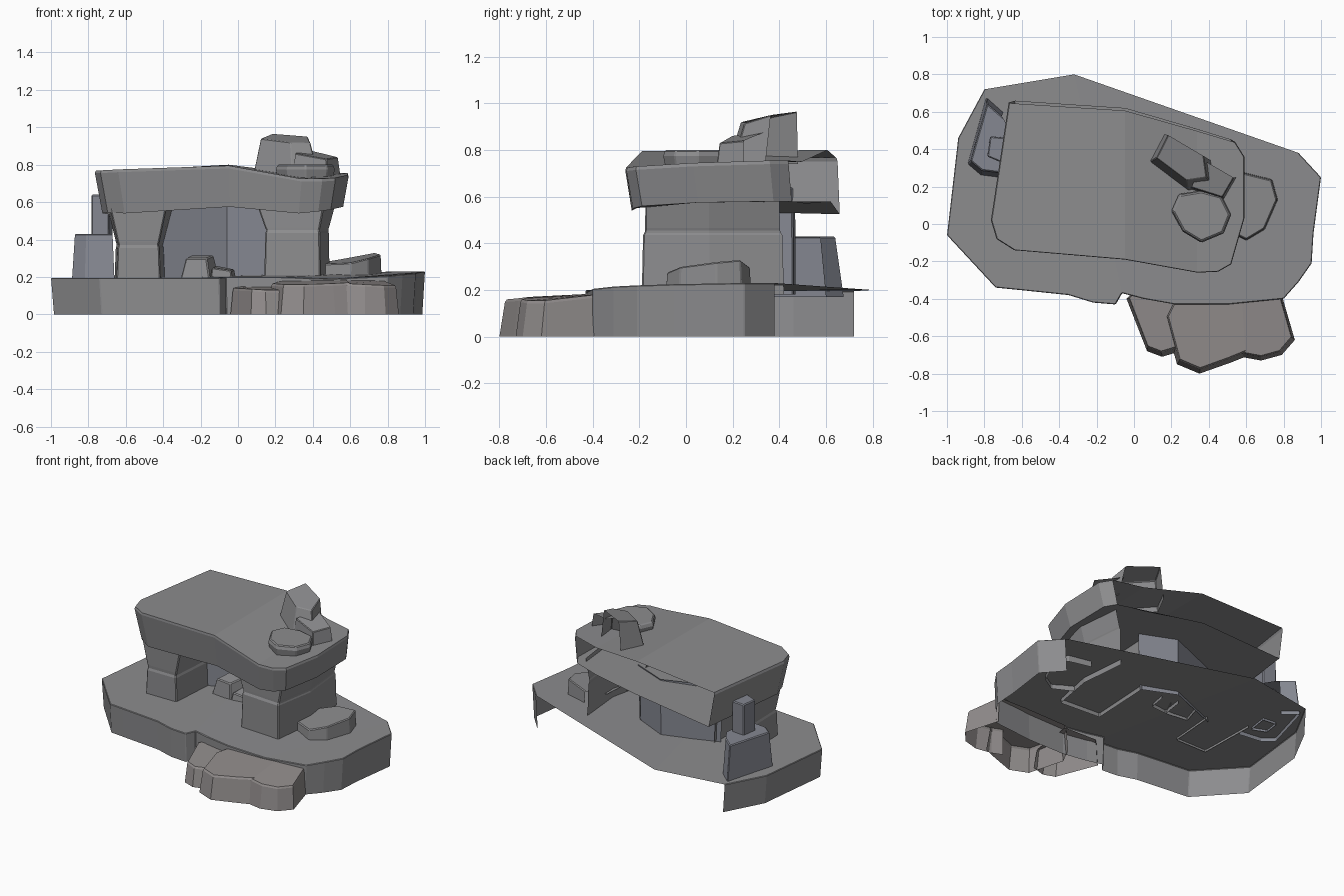
import bpy, bmesh

if "Cube" in bpy.data.objects:
    bpy.data.objects.remove(bpy.data.objects["Cube"])


def stone(name, r, g, b):
    m = bpy.data.materials.new(name)
    m.diffuse_color = (r, g, b, 1)
    m.use_nodes = True
    m.node_tree.nodes["Principled BSDF"].inputs["Base Color"].default_value = m.diffuse_color
    return m


GREY = stone("grey_stone", .262, .262, .27)
COOL = stone("cool_stone", .235, .245, .285)
WARM = stone("warm_stone", .285, .265, .262)


def ring(outline, z, sx=1.0, sy=None, dx=0.0, dy=0.0):
    """Scale an outline about its centre and give it one height or one per point."""
    sy = sx if sy is None else sy
    n = len(outline)
    cx = sum(p[0] for p in outline) / n
    cy = sum(p[1] for p in outline) / n
    zs = z if isinstance(z, (list, tuple)) else [z] * n
    return [(cx + (p[0] - cx) * sx + dx, cy + (p[1] - cy) * sy + dy, h)
            for p, h in zip(outline, zs)]


def shell(name, rings, gaps=(), top=True, bottom=False, folds=(), bevel=0.006, mat=GREY):
    """Stack rings into a faceted shell; side edges listed in gaps stay open."""
    bm = bmesh.new()
    loops = [[bm.verts.new(p) for p in r] for r in rings]
    n = len(loops[0])
    for a, b in zip(loops, loops[1:]):
        for i in range(n):
            if i not in gaps:
                j = (i + 1) % n
                bm.faces.new((a[i], a[j], b[j], b[i]))
    if top:
        bm.faces.new(loops[-1])
        for i, j in folds:
            bmesh.ops.connect_verts(bm, verts=[loops[-1][i], loops[-1][j]])
    if bottom:
        bm.faces.new(loops[0][::-1])
    loose = [v for v in bm.verts if not v.link_faces]
    bmesh.ops.delete(bm, geom=loose, context='VERTS')
    mesh = bpy.data.meshes.new(name)
    bm.to_mesh(mesh)
    bm.free()
    mesh.materials.append(mat)
    ob = bpy.data.objects.new(name, mesh)
    bpy.context.collection.objects.link(ob)
    if bevel:
        m = ob.modifiers.new("worn_edges", 'BEVEL')
        m.width = bevel
        m.segments = 1
        m.limit_method = 'ANGLE'
        m.angle_limit = 0.6
    return ob


# Base ledge: open at the back and underneath
base = [(-1, -.06), (-.74, -.34), (-.64, -.35), (-.35, -.38), (-.22, -.42),
        (-.1, -.43), (-.065, -.37), (.05, -.4), (.22, -.43), (.5, -.43), (.8, -.4),
        (.88, -.31), (.95, -.21), (.96, -.05), (1, .25), (.88, .38), (-.32, .8),
        (-.8, .72), (-.94, .46)]
base_z = [.195, .195, .195, .195, .195, .195, .2, .2, .2, .19, .205,
          .215, .22, .225, .23, .23, .2, .195, .195]
shell("base_ledge", [ring(base, 0, .985, 1), ring(base, base_z)],
      gaps=(15, 16), folds=((6, 16), (9, 15)), bevel=.004)

# Capstone: bent slab, open at the back
cap = [(-.765, .02), (-.735, -.08), (-.64, -.14), (-.05, -.19), (.34, -.26),
       (.45, -.255), (.52, -.215), (.59, .03), (.59, .36), (.54, .44), (.34, .5),
       (-.05, .61), (-.67, .65)]
cap_top = [.77, .77, .775, .795, .725, .725, .73, .745, .755, .755, .75, .80, .765]
cap_low = [.54, .545, .54, .575, .54, .55, .56, .575, .58, .58, .57, .58, .525]
cap_mid = [z - .015 for z in cap_top]
shell("capstone", [ring(cap, cap_low, .95, .98, dy=.02),
                   ring(cap, cap_mid, 1.0), ring(cap, cap_top, .993)],
      gaps=(9, 10, 11), bottom=True, folds=((3, 11), (4, 10)), bevel=0)

# Pillars: lower block, shallow joint, flared upper block
left = [(-.65, -.08), (-.415, -.08), (-.39, .25), (-.66, .33)]
shell("left_pillar", [ring(left, .18), ring(left, .355, .95, .98),
                      ring(left, .37, .91, .95), ring(left, .39, .95, .96),
                      ring(left, .565, 1.27, .98)], gaps=(2,), top=False)
right = [(.14, -.17), (.44, -.19), (.49, .1), (.46, .42), (.16, .27)]
shell("right_pillar", [ring(right, .18), ring(right, .435, .97, .98),
                       ring(right, .45, .94, .95), ring(right, .465, .98, .95),
                       ring(right, .6, 1.22, .94)], gaps=(3,), top=False)

# Cave wall: two flat panels meeting in a crease
wall = [(-.42, .22), (-.06, .36), (.17, .26)]
shell("cave_wall", [ring(wall, .18), ring(wall, .585, 1.05, 1)],
      gaps=(2,), top=False, bevel=0, mat=COOL)

# Rocks beside the left pillar
side = [(-.89, .32), (-.82, .26), (-.66, .24), (-.64, .5), (-.7, .6), (-.79, .68)]
shell("left_side_rock", [ring(side, .17), ring(side, .43, .88, .85)], gaps=(2, 3), mat=COOL)
column = [(-.785, .36), (-.69, .32), (-.67, .46), (-.77, .47)]
shell("left_column", [ring(column, .18), ring(column, .64, .98)], mat=COOL)

# Rocks on the cave floor and the right of the ledge
cave_a = [(-.31, .15), (-.15, .13), (-.1, .24), (-.27, .28)]
shell("cave_rock_large", [ring(cave_a, .18), ring(cave_a, [.3, .3, .315, .315], .7)],
      gaps=(2,))
cave_b = [(-.15, .13), (-.03, .14), (-.01, .26), (-.13, .28)]
shell("cave_rock_small", [ring(cave_b, .18), ring(cave_b, [.25, .235, .24, .26], .85)],
      gaps=(2,))
ledge = [(.46, -.02), (.6, -.09), (.7, -.03), (.77, .13), (.74, .24), (.58, .28), (.46, .2)]
shell("ledge_rock", [ring(ledge, .18), ring(ledge, [.27, .275, .3, .32, .33, .3, .28], .96)],
      gaps=(5, 6))

# Stacked rocks on the capstone
peak = [(.08, .33), (.29, .18), (.43, .2), (.41, .34), (.16, .48)]
shell("top_peak_rock", [ring(peak, .74),
                        ring(peak, [.94, .92, .915, .95, .965], .76, .8, dx=-.005, dy=.03)],
      gaps=(3,), bevel=.004)
lean = [(.29, .19), (.48, .13), (.55, .25), (.36, .36)]
shell("top_middle_rock", [ring(lean, .72), ring(lean, [.86, .83, .84, .88], .87)],
      gaps=(2, 3), bevel=.004)
disc = [(.2, .07), (.26, -.04), (.36, -.1), (.48, -.05), (.52, .05), (.47, .15),
        (.36, .18), (.24, .16)]
shell("top_flat_rock", [ring(disc, .7, .9), ring(disc, .775), ring(disc, .8, .94)])

# Stepping rocks at the front, tucked into the ledge
steps = [
    ("step_left", [(-.04, -.4), (.07, -.68), (.15, -.71), (.25, -.68), (.27, -.37), (0, -.36)],
     [.14, .135, .13, .13, .15, .15], (3, 4)),
    ("step_middle", [(.16, -.5), (.23, -.75), (.35, -.8), (.52, -.74), (.62, -.7),
                     (.6, -.38), (.22, -.38)],
     [.165, .16, .16, .165, .17, .185, .18], (4, 5)),
    ("step_right", [(.5, -.68), (.57, -.71), (.68, -.73), (.79, -.7), (.86, -.62),
                    (.79, -.38), (.54, -.38)],
     [.165, .165, .16, .155, .155, .18, .185], (5, 6)),
]
for name, outline, heights, gaps in steps:
    rim = [z - .012 for z in heights]
    shell(name, [ring(outline, 0), ring(outline, rim, .92, .94, dy=.012),
                 ring(outline, heights, .89, .91, dy=.015)], gaps=gaps, bevel=0, mat=WARM)
